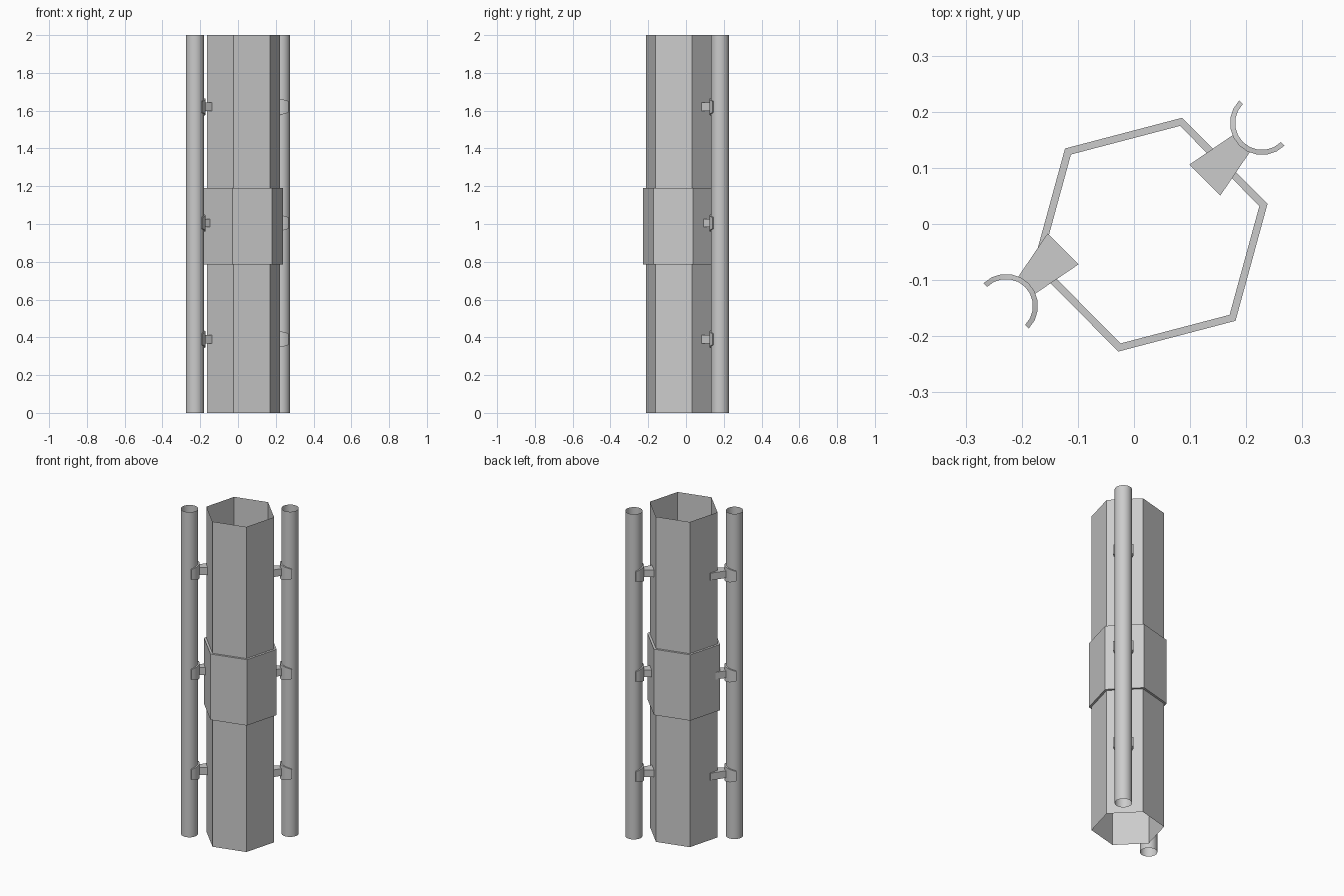
import bpy, math
from mathutils import Matrix

if "Cube" in bpy.data.objects:
    bpy.data.objects.remove(bpy.data.objects["Cube"])

HEX = (0.029, -0.019)
ANGLE = math.radians(14.7)
POLE_R = 0.048


def make(name, verts, faces, matrix=None, smooth=False):
    mesh = bpy.data.meshes.new(name)
    mesh.from_pydata(verts, [], faces)
    mesh.update()
    ob = bpy.data.objects.new(name, mesh)
    bpy.context.collection.objects.link(ob)
    if matrix is not None:
        ob.matrix_world = matrix
    if smooth:
        mesh.shade_smooth()
        bpy.context.view_layer.objects.active = ob
        ob.select_set(True)
        bpy.ops.object.shade_smooth_by_angle(angle=math.radians(35))
        ob.select_set(False)
    return ob


def lathe(name, profile, sides, centre, start=0, smooth=False):
    """Open shell swept from a (radius, z) profile."""
    verts = [(r * math.cos(start + i * math.tau / sides),
              r * math.sin(start + i * math.tau / sides), z)
             for r, z in profile for i in range(sides)]
    faces = [(k * sides + i, k * sides + (i + 1) % sides,
              (k + 1) * sides + (i + 1) % sides, (k + 1) * sides + i)
             for k in range(len(profile) - 1) for i in range(sides)]
    return make(name, verts, faces, Matrix.Translation((*centre, 0)), smooth)


def saddle(name, matrix, n=10):
    """Half-round plate hugging the pole, taller in the middle, facing +x."""
    verts, faces = [], []
    for i in range(n + 1):
        a = -math.pi / 2 + math.pi * i / n
        h = 0.03 + 0.016 * math.cos(a)
        for r, z in ((POLE_R, -h), (0.057, -h), (0.057, h), (POLE_R, h)):
            verts.append((r * math.cos(a), r * math.sin(a), z))
    for i in range(n):
        for j in range(4):
            k = (j + 1) % 4
            faces.append((4 * i + j, 4 * i + k, 4 * i + 4 + k, 4 * i + 4 + j))
    faces += [(3, 2, 1, 0), tuple(4 * n + j for j in range(4))]
    make(name, verts, faces, matrix, True)


def arm(name, matrix):
    """Wedge block widening from the saddle into the hexagonal tube."""
    outline = [(0.05, -0.021), (0.144, -0.039), (0.144, 0.039), (0.05, 0.021)]
    verts = [(x, y, z) for z in (-0.022, 0.022) for x, y in outline]
    faces = [(3, 2, 1, 0), (4, 5, 6, 7)]
    faces += [(j, (j + 1) % 4, (j + 1) % 4 + 4, j + 4) for j in range(4)]
    make(name, verts, faces, matrix)


# Hexagonal tube with raised middle collar
lathe("hexagonal_tube", [(0.201, 0), (0.201, 0.785), (0.216, 0.785),
                         (0.216, 1.19), (0.201, 1.19), (0.201, 2)],
      6, HEX, ANGLE)

# Two side poles, each held by three brackets
for side, centre, facing in (("back_right", (0.228, 0.180), 225),
                             ("front_left", (-0.228, -0.146), 45)):
    lathe(f"{side}_pole", [(POLE_R, 0), (POLE_R, 2)], 24, centre, 0, True)
    for level, z in (("lower", 0.39), ("middle", 1.005), ("upper", 1.62)):
        m = Matrix.Translation((*centre, z)) @ Matrix.Rotation(math.radians(facing), 4, 'Z')
        saddle(f"{side}_{level}_saddle", m)
        arm(f"{side}_{level}_arm", m)
